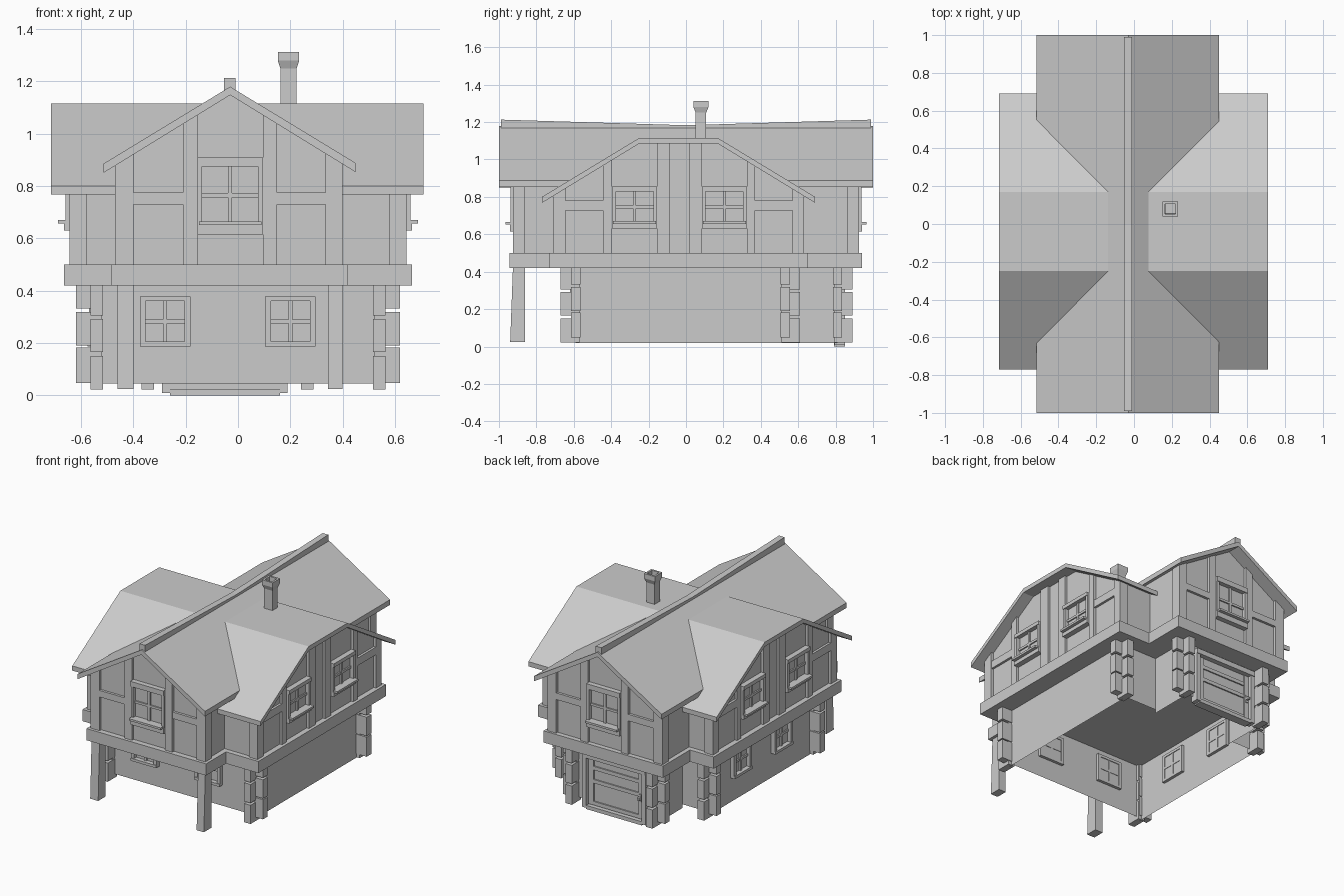
import bpy, bmesh, math

if "Cube" in bpy.data.objects:
    bpy.data.objects.remove(bpy.data.objects["Cube"])

grey = bpy.data.materials.new("plain_grey")
grey.diffuse_color = (0.6, 0.6, 0.6, 1)
grey.use_nodes = True
grey.node_tree.nodes["Principled BSDF"].inputs["Base Color"].default_value = grey.diffuse_color

# u runs along a face, d is the distance outward, z is up
SIDES = {
    "front": lambda u, d, z: (u, -d, z),
    "back": lambda u, d, z: (u, d, z),
    "right": lambda u, d, z: (d, u, z),
    "left": lambda u, d, z: (-d, u, z),
}


class Part:
    def __init__(self, name):
        self.name, self.bm = name, bmesh.new()

    def prism(self, side, pts, d0, d1):
        m = SIDES[side]
        a = [self.bm.verts.new(m(u, d0, z)) for u, z in pts]
        b = [self.bm.verts.new(m(u, d1, z)) for u, z in pts]
        n = len(pts)
        self.bm.faces.new(a)
        self.bm.faces.new(b[::-1])
        for i in range(n):
            j = (i + 1) % n
            self.bm.faces.new((a[j], a[i], b[i], b[j]))

    def box(self, side, u0, u1, z0, z1, d0, d1):
        self.prism(side, [(u0, z0), (u1, z0), (u1, z1), (u0, z1)], d0, d1)

    def loft(self, cx, cy, rings):
        prev = None
        for z, hx, hy in rings:
            ring = [self.bm.verts.new((cx + sx * hx, cy + sy * hy, z))
                    for sx, sy in ((-1, -1), (1, -1), (1, 1), (-1, 1))]
            if prev:
                for i in range(4):
                    j = (i + 1) % 4
                    self.bm.faces.new((prev[i], prev[j], ring[j], ring[i]))
            else:
                self.bm.faces.new(ring[::-1])
            prev = ring
        self.bm.faces.new(prev)

    def done(self, fix=True):
        if fix:
            bmesh.ops.recalc_face_normals(self.bm, faces=self.bm.faces[:])
        me = bpy.data.meshes.new(self.name)
        self.bm.to_mesh(me)
        self.bm.free()
        me.materials.append(grey)
        ob = bpy.data.objects.new(self.name, me)
        bpy.context.collection.objects.link(ob)


# underside heights of the two roofs
def main_under(x):
    return 1.155 - 0.608 * abs(x + 0.03)


def wing_under(y):
    return min(1.09, 1.09 - 0.606 * (abs(y + 0.04) - 0.21))


# ground floor walls, open below
p = Part("ground_walls")
plan = [(-0.54, -0.59), (0.54, -0.59), (0.54, 0.53), (0.265, 0.53),
        (0.265, 0.81), (-0.345, 0.81), (-0.345, 0.53), (-0.54, 0.53)]
for i, (x0, y0) in enumerate(plan):
    x1, y1 = plan[(i + 1) % len(plan)]
    zb = 0.045 if y0 == y1 else 0.02
    p.bm.faces.new([p.bm.verts.new(c) for c in
                    ((x0, y0, zb), (x1, y1, zb), (x1, y1, 0.43), (x0, y0, 0.43))])
p.done(fix=False)

# crossing log ends at the outer corners
p = Part("log_ends")
corners = [(-0.54, -0.59, -1, -1), (0.54, -0.59, 1, -1), (0.54, 0.53, 1, 1),
           (-0.54, 0.53, -1, 1), (0.265, 0.81, 1, 1), (-0.345, 0.81, -1, 1)]
for x, y, sx, sy in corners:
    for z0, z1 in ((0.048, 0.182), (0.19, 0.318), (0.332, 0.425)):
        xs = sorted((x - sx * 0.02, x + sx * 0.08))
        p.box("back", xs[0], xs[1], z0, z1, y - 0.025, y + 0.025)
    for z0, z1 in ((0.022, 0.15), (0.165, 0.292), (0.306, 0.425)):
        ys = sorted((y - sy * 0.02, y + sy * 0.08))
        p.box("right", ys[0], ys[1], z0, z1, x - 0.024, x + 0.024)
p.done()

# posts carrying the front overhang
p = Part("front_posts")
for x0, x1 in ((-0.46, -0.40), (0.345, 0.40)):
    p.prism("right", [(-0.94, 0.025), (-0.86, 0.025), (-0.86, 0.43), (-0.925, 0.43)], x0, x1)
p.done()

# cross-shaped floor band
p = Part("floor_band")
p.box("back", -0.485, 0.42, 0.42, 0.50, -0.945, 0.94)
p.box("back", -0.665, 0.665, 0.42, 0.50, -0.73, 0.65)
p.done()

# upper storey walls
p = Part("upper_main_walls")
p.prism("back", [(-0.455, 0.49), (0.385, 0.49), (0.385, main_under(0.385)),
                 (-0.03, main_under(-0.03)), (-0.455, main_under(-0.455))], -0.907, 0.907)
p.done()
p = Part("upper_wing_walls")
p.prism("right", [(-0.695, 0.49), (0.615, 0.49), (0.615, wing_under(0.615)), (0.17, 1.09),
                  (-0.25, 1.09), (-0.695, wing_under(-0.695))], -0.628, 0.628)
p.done()

# timber posts and rails on the four gables
MAIN_POSTS = [(-0.47, -0.40), (-0.21, -0.155), (0.095, 0.15), (0.335, 0.40)]
WING_POSTS = [(-0.71, -0.645), (-0.445, -0.395), (-0.155, -0.085),
              (0.02, 0.085), (0.325, 0.37), (0.57, 0.63)]
p = Part("gable_timbers")
for sides, posts, under, face, rails in (
        (("front", "back"), MAIN_POSTS, main_under, 0.925,
         [(-0.41, -0.20, 0.73, 0.775), (0.14, 0.345, 0.73, 0.775)]),
        (("left", "right"), WING_POSTS, wing_under, 0.645,
         [(-0.655, -0.435, 0.727, 0.78), (0.36, 0.58, 0.727, 0.78)])):
    for side in sides:
        for i, (u0, u1) in enumerate(posts):
            depth = 0.065 if i in (0, len(posts) - 1) else 0.03
            p.prism(side, [(u0, 0.49), (u1, 0.49), (u1, under(u1)), (u0, under(u0))],
                    face - depth, face)
        for u0, u1, z0, z1 in rails:
            p.box(side, u0, u1, z0, z1, face - 0.03, face - 0.001)
p.done()


# windows: pane, jambs, head, sill and crossing bars
def window(p, side, u0, u1, z0, z1, d, jamb, head, sill, ledge):
    uc, zc = (u0 + u1) / 2, (z0 + sill + z1 - head) / 2
    p.box(side, u0 + 0.005, u1 - 0.005, z0 + 0.005, z1 - 0.005, d - 0.015, d + 0.004)
    for a in (u0, u1 - jamb):
        p.box(side, a, a + jamb, z0, z1, d - 0.02, d + 0.03)
    p.box(side, u0, u1, z1 - head, z1, d - 0.02, d + 0.035)
    p.box(side, u0, u1, z0, z0 + sill, d - 0.02, d + 0.035)
    p.box(side, uc - 0.008, uc + 0.008, z0, z1, d - 0.018, d + 0.014)
    p.box(side, u0, u1, zc - 0.008, zc + 0.008, d - 0.018, d + 0.013)
    if ledge:
        p.box(side, u0 + 0.005, u1 - 0.005, z0 + sill - 0.004, z0 + sill + 0.01, d, d + 0.058)


p = Part("upper_windows")
for side in ("front", "back"):
    window(p, side, -0.155, 0.095, 0.615, 0.91, 0.907, 0.018, 0.035, 0.04, True)
for side in ("left", "right"):
    for u0 in (-0.395, 0.085):
        window(p, side, u0, u0 + 0.24, 0.63, 0.855, 0.63, 0.02, 0.025, 0.03, True)
p.done()
p = Part("ground_windows")
for u0 in (-0.375, 0.104):
    window(p, "front", u0, u0 + 0.193, 0.187, 0.378, 0.59, 0.022, 0.018, 0.018, False)
for u0 in (-0.34, 0.10):
    window(p, "left", u0, u0 + 0.193, 0.187, 0.378, 0.54, 0.022, 0.018, 0.018, False)
p.done()

# back door with frame, planks and knob
p = Part("back_door")
p.box("back", -0.26, 0.16, 0.02, 0.35, 0.80, 0.82)
for a in (-0.29, 0.16):
    p.box("back", a, a + 0.03, 0.008, 0.37, 0.795, 0.85)
p.box("back", -0.29, 0.19, 0.35, 0.385, 0.795, 0.855)
p.box("back", -0.26, 0.16, 0.0, 0.025, 0.79, 0.85)
for a in (-0.255, 0.12):
    p.box("back", a, a + 0.035, 0.03, 0.345, 0.81, 0.83)
for z in (0.03, 0.18, 0.27):
    p.box("back", -0.25, 0.15, z, z + 0.025, 0.81, 0.829)
p.box("back", -0.246, -0.228, 0.15, 0.20, 0.82, 0.836)
p.box("back", -0.245, -0.227, 0.165, 0.183, 0.83, 0.856)
p.done()

# main roof along y, wing roof along x
p = Part("main_roof")
p.prism("back", [(-0.515, 0.885), (-0.03, 1.18), (0.45, 0.888),
                 (0.45, 0.853), (-0.03, 1.148), (-0.515, 0.85)], -1.0, 1.0)
p.done()
p = Part("wing_roof")
p.prism("right", [(-0.77, 0.80), (-0.25, 1.115), (0.17, 1.115), (0.69, 0.80),
                  (0.69, 0.768), (0.17, 1.085), (-0.25, 1.085), (-0.77, 0.768)], -0.715, 0.71)
p.done()

# sagging ridge beam
p = Part("ridge_beam")
p.prism("right", [(-0.99, 1.165), (0, 1.14), (0.99, 1.165),
                  (0.99, 1.213), (0, 1.183), (-0.99, 1.213)], -0.053, -0.01)
p.done()

# hollow flared chimney
p = Part("chimney")
p.loft(0.193, 0.08, [(1.06, 0.031, 0.028), (1.25, 0.031, 0.028), (1.28, 0.041, 0.04),
                     (1.312, 0.041, 0.04), (1.312, 0.028, 0.027), (1.24, 0.026, 0.025)])
p.done()
